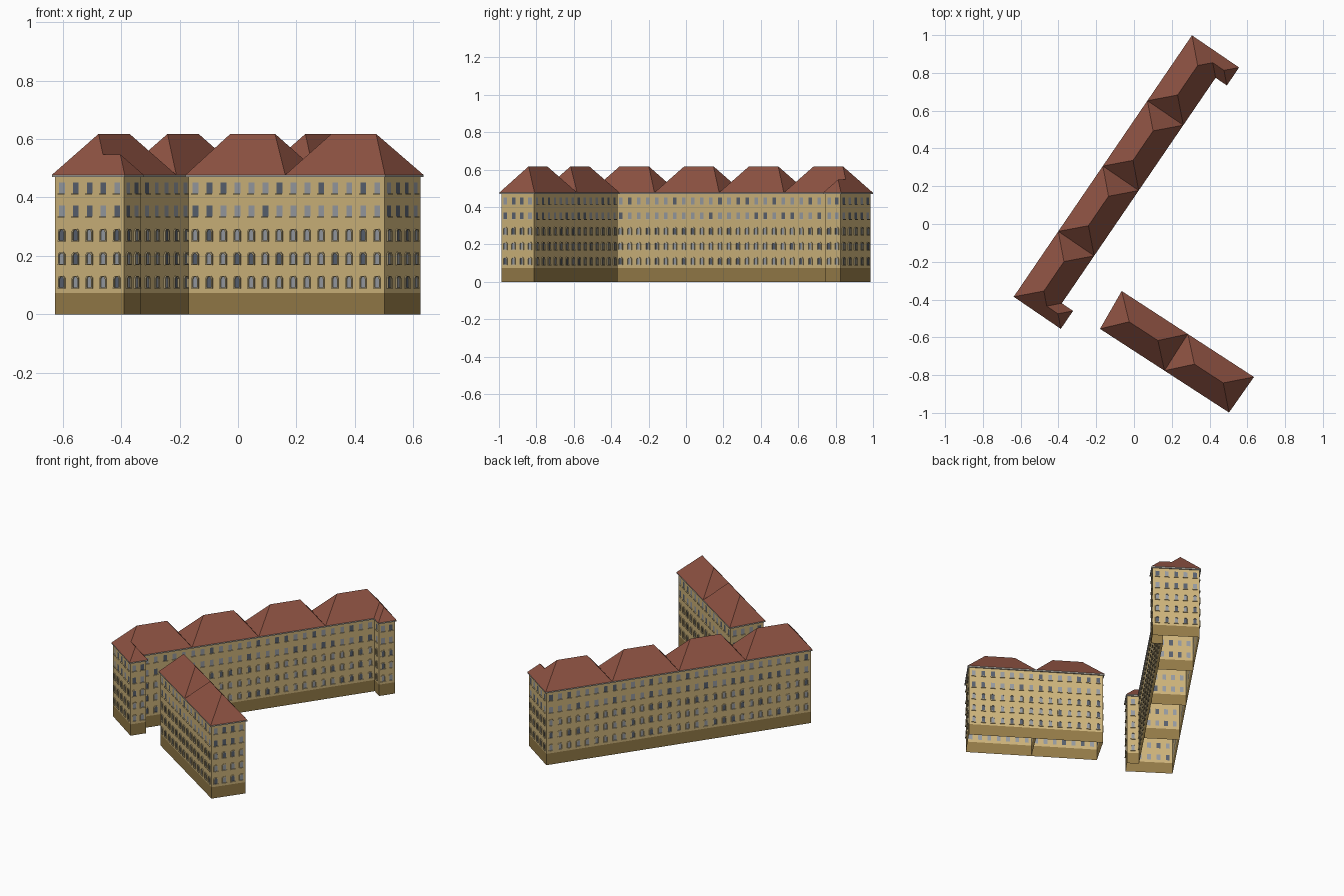
import bpy, bmesh, math, random
from mathutils import Vector as V

if "Cube" in bpy.data.objects:
    bpy.data.objects.remove(bpy.data.objects["Cube"])

random.seed(4)


def material(name, rgb):
    m = bpy.data.materials.new(name)
    m.diffuse_color = (*rgb, 1)
    m.use_nodes = True
    m.node_tree.nodes["Principled BSDF"].inputs["Base Color"].default_value = m.diffuse_color
    return m


WALL = material("tan plaster", (0.62, 0.46, 0.20))
PLINTH = material("brown plinth", (0.30, 0.20, 0.065))
DARK = material("dark glass", (0.10, 0.12, 0.16))
LIGHT = material("pale glass", (0.31, 0.33, 0.36))
TRIM = material("light trim", (0.60, 0.48, 0.26))
ROOF = material("red roof", (0.27, 0.085, 0.055))
CORNICE = material("grey cornice", (0.50, 0.47, 0.42))

EAVE, PITCH, OVERHANG = 0.477, 1.22, 0.008
ROWS = [0.110, 0.191, 0.271, 0.353, 0.432]   # window centre heights
HALF_W, HALF_H = 0.0115, 0.0185
SPACING = 0.058


def finish(bm, name, mats, recalc=False):
    if recalc:
        bmesh.ops.recalc_face_normals(bm, faces=bm.faces)
    me = bpy.data.meshes.new(name)
    bm.to_mesh(me)
    bm.free()
    for m in mats:
        me.materials.append(m)
    ob = bpy.data.objects.new(name, me)
    bpy.context.collection.objects.link(ob)
    return ob


def face(bm, pts, mat=0):
    f = bm.faces.new([bm.verts.new(p) for p in pts])
    f.material_index = mat


def inset(poly, d):
    """Shrink a counter-clockwise outline by d."""
    out = []
    for i, p in enumerate(poly):
        e1, e2 = (p - poly[i - 1]).normalized(), (poly[(i + 1) % len(poly)] - p).normalized()
        n1, n2 = V((e1.y, -e1.x)), V((e2.y, -e2.x))
        out.append(p - (n1 + n2) * d / (1 + n1.dot(n2)))
    return out


def wall(bm, trim, p, q):
    """One wall as a grid with glass cells; trim gets sills and arched frames."""
    length = (q - p).length
    t = (q - p) / length
    n = V((t.y, -t.x))
    count = max(1, round(length / SPACING))
    centres = [(i + 0.5) * length / count for i in range(count)]
    xs = [0] + [c + s * HALF_W for c in centres for s in (-1, 1)] + [length]
    zs = [0, 0.073] + [c + s * HALF_H for c in ROWS for s in (-1, 1)] + [EAVE - 0.004]

    def at(x, z, out=0.0):
        w = p + t * x + n * out
        return V((w.x, w.y, z))

    for i in range(len(xs) - 1):
        for j in range(len(zs) - 1):
            if j == 0:
                mat = 1
            elif i % 2 and j % 2 == 0:
                mat = random.choice((2, 3, 3))
            else:
                mat = 0
            face(bm, [at(xs[i], zs[j]), at(xs[i + 1], zs[j]),
                      at(xs[i + 1], zs[j + 1]), at(xs[i], zs[j + 1])], mat)
    if trim is None:
        return

    def profile(c, zc, w, h, out):
        pts = [(-w, -h), (-w, h - 0.007), (-w * 0.55, h), (w * 0.55, h), (w, h - 0.007), (w, -h)]
        return [at(c + x, zc + z, out) for x, z in pts]

    for k, zc in enumerate(ROWS):
        for c in centres:
            # sill
            z1, z0, w, d = zc - HALF_H, zc - HALF_H - 0.004, 0.015, 0.006
            face(trim, [at(c - w, z0, d), at(c + w, z0, d), at(c + w, z1, d), at(c - w, z1, d)])
            face(trim, [at(c - w, z1, d), at(c + w, z1, d), at(c + w, z1), at(c - w, z1)])
            face(trim, [at(c - w, z0), at(c + w, z0), at(c + w, z0, d), at(c - w, z0, d)])
            # arched frame on the lower three floors
            if k < 3:
                inner = [profile(c, zc, 0.0095, HALF_H - 0.001, o) for o in (0.0003, 0.005)]
                outer = [profile(c, zc, 0.0135, HALF_H + 0.003, o) for o in (0.0, 0.005)]
                for a in range(5):
                    for r, s in ((outer[0], outer[1]), (outer[1], inner[1]), (inner[1], inner[0])):
                        face(trim, [r[a], r[a + 1], s[a + 1], s[a]])


def hip(bm, a, b, c, d):
    """Hipped roof on quad a-b-c-d whose ridge runs along a-b."""
    m0, m1 = (a + d) / 2, (b + c) / 2
    half = (d - a).length / 2
    t = (m1 - m0).normalized() * half
    top = EAVE + half * PITCH
    lo = [V((p.x, p.y, EAVE)) for p in (a, b, c, d)]
    r0, r1 = V((*(m0 + t), top)), V((*(m1 - t), top))
    face(bm, [lo[0], lo[1], r1, r0])
    face(bm, [lo[2], lo[3], r0, r1])
    face(bm, [lo[1], lo[2], r1])
    face(bm, [lo[3], lo[0], r0])


def building(name, outline, partitions, roofs):
    walls, trim, cornice, roof = (bmesh.new() for _ in range(4))
    inner = inset(outline, OVERHANG)
    for i, p in enumerate(inner):
        wall(walls, trim, p, inner[(i + 1) % len(inner)])
    for p, q in partitions:
        d = (q - p).normalized() * OVERHANG
        wall(walls, None, p + d, q - d)
    # cornice slab under the eaves
    face(cornice, [V((p.x, p.y, EAVE - 0.008)) for p in outline])
    ext = bmesh.ops.extrude_face_region(cornice, geom=cornice.faces[:])
    bmesh.ops.translate(cornice, vec=(0, 0, 0.008),
                        verts=[g for g in ext["geom"] if isinstance(g, bmesh.types.BMVert)])
    for r in roofs:
        hip(roof, *r)
    bmesh.ops.remove_doubles(walls, verts=walls.verts, dist=1e-5)
    finish(walls, name + "_walls", [WALL, PLINTH, DARK, LIGHT])
    finish(trim, name + "_window_trim", [TRIM])
    finish(cornice, name + "_cornice", [CORNICE], True)
    bmesh.ops.recalc_face_normals(roof, faces=roof.faces)
    for f in roof.faces:
        if f.normal.z < 0:
            f.normal_flip()
    finish(roof, name + "_roof", [ROOF])


# Long building: local u along its length, v across towards the courtyard
ORIGIN, U, W = V((-0.637, -0.385)), V((0.5635, 0.8261)), V((0.8261, -0.5635))
L, D, WING_D, WING_W, BAYS = 1.675, 0.230, 0.302, 0.115, 4


def loc(u, v):
    return ORIGIN + U * u + W * v


def rect(u0, u1, v0, v1):
    return [loc(u0, v0), loc(u0, v1), loc(u1, v1), loc(u1, v0)]


outline = [loc(*c) for c in (
    (0, 0), (0, WING_D), (WING_W, WING_D), (WING_W, D),
    (L - WING_W, D), (L - WING_W, WING_D), (L, WING_D), (L, 0))]
bay = L / BAYS
roofs = []
for i in range(BAYS):
    a, b, c, d = rect(i * bay, (i + 1) * bay, 0, D)
    roofs.append((b, c, d, a))
for u0 in (0, L - WING_W):
    roofs.append(rect(u0, u0 + WING_W, 0.03, WING_D))   # small end wings
building("long_block", outline,
         [(loc(i * bay, 0), loc(i * bay, D)) for i in range(1, BAYS)], roofs)

# Short building: two bays
s = [V((-0.18, -0.555)), V((0.503, -0.998)), V((0.635, -0.81)), V((-0.065, -0.355))]
m0, m1 = (s[0] + s[1]) / 2, (s[2] + s[3]) / 2
building("short_block", s, [(m0, m1)],
         [(s[0], m0, m1, s[3]), (m0, s[1], s[2], m1)])
